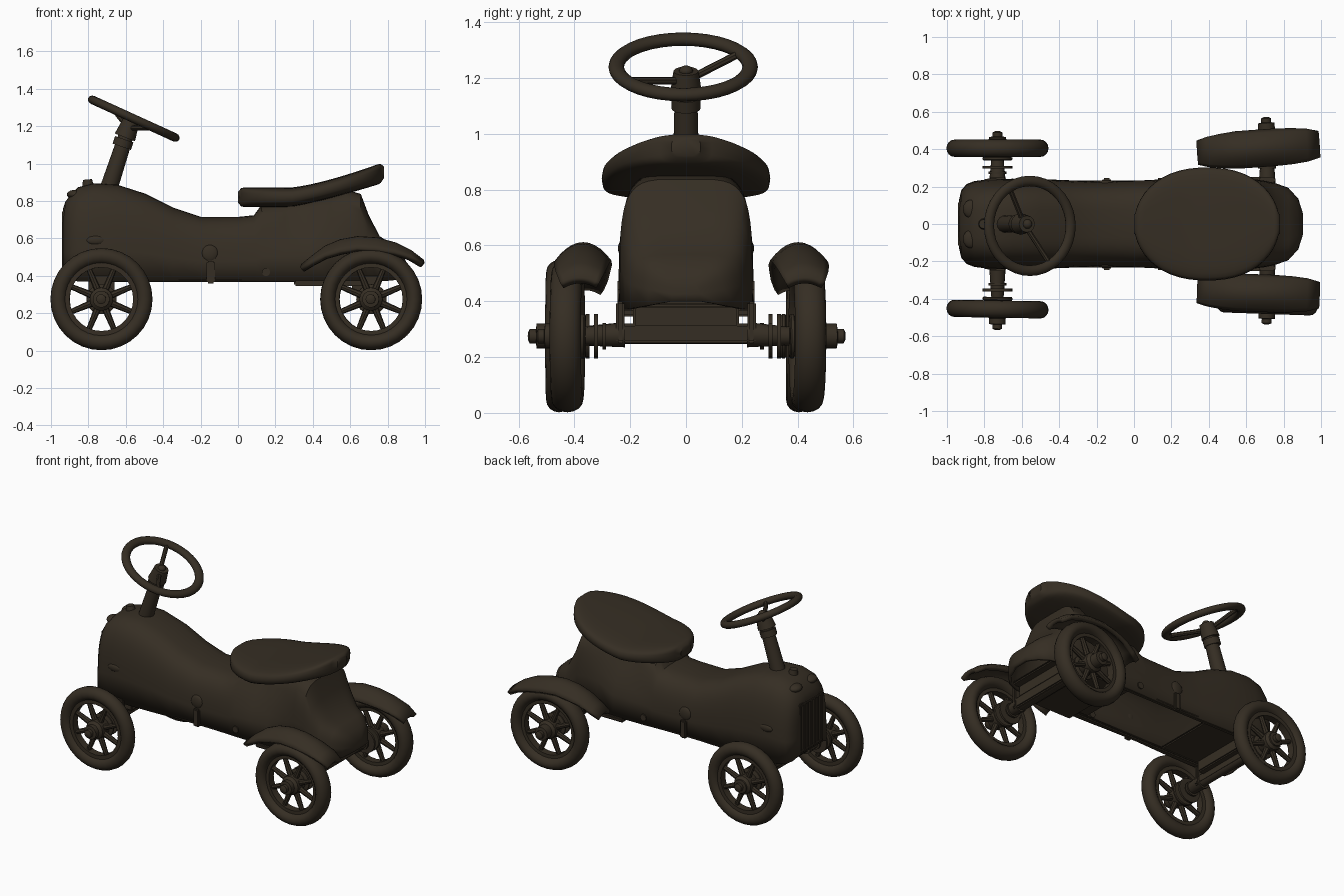
import bpy, bmesh, math
from mathutils import Vector, Matrix

if "Cube" in bpy.data.objects:
    bpy.data.objects.remove(bpy.data.objects["Cube"])

paint = bpy.data.materials.new("dark_brown_paint")
paint.use_nodes = True
COLOUR = (0.036, 0.027, 0.017, 1)
paint.diffuse_color = COLOUR
shader = next(n for n in paint.node_tree.nodes if n.type == "BSDF_PRINCIPLED")
shader.inputs["Base Color"].default_value = COLOUR
shader.inputs["Roughness"].default_value = 0.7


def finish(name, bm, matrix=None, angle=40):
    bmesh.ops.recalc_face_normals(bm, faces=bm.faces)
    mesh = bpy.data.meshes.new(name)
    bm.to_mesh(mesh)
    bm.free()
    if matrix:
        mesh.transform(matrix)
    mesh.materials.append(paint)
    obj = bpy.data.objects.new(name, mesh)
    bpy.context.collection.objects.link(obj)
    bpy.ops.object.select_all(action="DESELECT")
    obj.select_set(True)
    bpy.context.view_layer.objects.active = obj
    bpy.ops.object.shade_smooth_by_angle(angle=math.radians(angle))
    return obj


def skin(rows, wrap_rows=False, wrap_cols=False, caps=False):
    """Bridge rows of points into a surface."""
    bm = bmesh.new()
    grid = [[bm.verts.new(p) for p in row] for row in rows]
    n, m = len(grid), len(grid[0])
    for i in range(n if wrap_rows else n - 1):
        for j in range(m if wrap_cols else m - 1):
            a, b = grid[i], grid[(i + 1) % n]
            k = (j + 1) % m
            bm.faces.new((a[j], a[k], b[k], b[j]))
    if caps:
        bm.faces.new(grid[0])
        bm.faces.new(grid[-1])
    return bm


def lathe(name, profile, matrix, closed=False, steps=28):
    """Revolve (radius, height) points about the local z axis."""
    rows = [[(r * math.cos(a), r * math.sin(a), h)
             for a in (math.tau * i / steps for i in range(steps))] for r, h in profile]
    return finish(name, skin(rows, closed, True, not closed), matrix)


def rod(name, start, end, radius, sides=12, end_radius=None):
    a, b = Vector(start), Vector(end)
    bm = bmesh.new()
    bmesh.ops.create_cone(bm, cap_ends=True, segments=sides, radius1=radius,
                          radius2=radius if end_radius is None else end_radius,
                          depth=(b - a).length)
    turn = Vector((0, 0, 1)).rotation_difference(b - a).to_matrix().to_4x4()
    return finish(name, bm, Matrix.Translation((a + b) / 2) @ turn)


def box(name, centre, size, bevel=0.008):
    bm = bmesh.new()
    bmesh.ops.create_cube(bm, size=1)
    bmesh.ops.scale(bm, vec=size, verts=bm.verts)
    bmesh.ops.bevel(bm, geom=bm.edges[:], offset=bevel, segments=2, affect="EDGES")
    return finish(name, bm, Matrix.Translation(centre))


def ball(name, centre, size):
    bm = bmesh.new()
    bmesh.ops.create_uvsphere(bm, u_segments=16, v_segments=10, radius=1)
    bmesh.ops.scale(bm, vec=size, verts=bm.verts)
    return finish(name, bm, Matrix.Translation(centre))


def ellipse(cr, ch, rr, rh, n=16):
    return [(cr + rr * math.cos(math.tau * i / n), ch + rh * math.sin(math.tau * i / n))
            for i in range(n)]


def power(v, e):
    return math.copysign(abs(v) ** e, v)


# Body shell: arched sections along x (x, half width, bottom, top, waist pinch)
STATIONS = [(-.925, .13, .41, .76, 0), (-.915, .175, .39, .79, 0), (-.89, .205, .375, .825, 0),
            (-.85, .22, .37, .865, 0), (-.77, .23, .37, .885, 0), (-.65, .232, .37, .878, 0),
            (-.5, .23, .37, .83, 0), (-.35, .224, .37, .755, 0), (-.2, .218, .37, .705, 0),
            (0, .222, .37, .705, 0), (.09, .225, .37, .715, .03), (.13, .228, .37, .77, .12),
            (.25, .23, .37, .785, .3), (.38, .23, .37, .795, .3), (.5, .23, .37, .82, .12),
            (.58, .23, .37, .85, .03), (.65, .228, .37, .83, 0), (.69, .222, .37, .72, 0),
            (.75, .21, .37, .605, 0), (.82, .185, .375, .56, 0), (.87, .13, .385, .515, 0),
            (.895, .05, .4, .46, 0)]
rows = []
for x, hw, zb, zt, pinch in STATIONS:
    e = .55 if x < .4 else .4
    row = []
    for i in range(25):
        a = math.pi * i / 24
        h = math.sin(a) ** e if 0 < i < 24 else 0
        waist = 1 - pinch * min(1, max(0, (h - .3) / .5))
        row.append((x, hw * power(math.cos(a), e) * waist, zb + (zt - zb) * h))
    rows.append(row)
body = finish("body_shell", skin(rows, caps=True))
wall = body.modifiers.new("wall", "SOLIDIFY")
wall.thickness = .02
wall.offset = 0

# Underside pans and edge rails
box("nose_floor_pan", (-.62, 0, .39), (.46, .42, .02))
box("tail_floor_pan", (.5, 0, .39), (.6, .4, .02))
box("tail_flange", (.51, 0, .36), (.42, .5, .03))
for side, label in ((1, "back"), (-1, "front")):
    box(label + "_edge_rail", (-.1, side * .215, .378), (1.3, .035, .022))
    box(label + "_side_tab", (-.145, side * .23, .42), (.045, .03, .12))
    ball(label + "_side_clasp", (-.15, side * .22, .52), (.045, .016, .045))
    rod(label + "_side_bolt", (.15, side * .21, .42), (.15, side * .245, .42), .022)
    ball(label + "_hood_latch", (-.76, side * .23, .59), (.05, .014, .025))
    ball(label + "_hood_bump", (-.87, side * .08, .835), (.045, .05, .025))

# Radiator grille and cap
for z in (.43, .74):
    box("grille_rail", (-.93, 0, z), (.022, .24, .022), .006)
for i in range(7):
    box("grille_bar", (-.93, (i - 3) * .036, .585), (.024, .014, .32), .004)
rod("radiator_cap", (-.8, 0, .86), (-.805, 0, .915), .035, 12, .024)

# Seat: oval slices across a curved side profile
rows = []
for i in range(25):
    t = -math.cos(math.pi * (i + .3) / 24.6)
    x = .39 + .39 * t
    hw = .302 * max(.03, 1 - abs(t) ** 2.3) ** .5
    rise = max(0, (x - .28) / .5)
    top, low = .872 + .136 * rise ** 1.35, .768 + .13 * rise ** 1.2
    edge = min(1, (1 - abs(t)) * 9 + .55)
    mid, half = (top + low) / 2, (top - low) / 2 * edge
    rows.append([(x, hw * power(math.cos(a), .55), mid + half * power(math.sin(a), .55))
                 for a in (math.tau * k / 28 for k in range(28))])
finish("seat", skin(rows, False, True, True), angle=60)

# Steering column, wheel and two spokes
rod("steering_column", (-.7, 0, .84), (-.595, 0, 1.16), .048, 16, .04)
rod("column_collar", (-.622, 0, 1.09), (-.608, 0, 1.13), .052, 16)
rod("steering_hub", (-.605, 0, 1.14), (-.572, 0, 1.225), .058, 12, .045)
ball("hub_nut", (-.57, 0, 1.225), (.025, .025, .02))
tilt = Matrix.Translation((-.557, -.01, 1.24)) @ Matrix.Rotation(math.radians(24.5), 4, "Y")
lathe("steering_rim", ellipse(.24, 0, .028, .023, 12), tilt, True, 36)
for side in (1, -1):
    rod("steering_spoke", (-.588, 0, 1.19),
        tilt @ Vector((side * .12, -side * .205, 0)), .014, 8)

# Wheels with tyre, rim, eight spokes and hub (label, x, y, yaw, hub reach)
WHEELS = [("nose_front", -.73, -.455, -1, .105), ("nose_back", -.73, .405, 0, .085),
          ("tail_front", .712, -.425, -2, .105), ("tail_back", .712, .435, 3, .13)]
for label, x, y, yaw, reach in WHEELS:
    side = math.copysign(1, y)
    place = (Matrix.Translation((x, y, .275)) @ Matrix.Rotation(math.radians(yaw), 4, "Z")
             @ Matrix.Rotation(-side * math.pi / 2, 4, "X"))
    lathe(label + "_tyre", ellipse(.23, 0, .043, .056 if x > 0 else .046), place, True, 32)
    lathe(label + "_rim", [(.17, -.025), (.2, -.025), (.2, .025), (.17, .025)], place, True)
    for i in range(8):
        a = math.tau * (i + .5) / 8
        d = Vector((math.cos(a), math.sin(a), 0))
        rod(label + "_spoke", place @ (d * .03), place @ (d * .185), .02, 8, .014)
    lathe(label + "_hub", [(.055, -.05), (.062, -.02), (.062, .035), (.045, .05),
                           (.045, reach - .025), (.026, reach - .022), (.026, reach),
                           (.012, reach + .007)], place, steps=16)
    lathe(label + "_hub_washer", [(.075, -.065), (.08, -.06), (.08, -.05), (.07, -.045)], place)
    # Axle collars and hangers
    for d, r in ((.095, .08), (.125, .048)):
        rod(label + "_axle_collar", (x, y - side * d, .275), (x, y - side * (d + .014), .275), r, 16)
    rod(label + "_axle_sleeve", (x, side * .22, .28), (x, y - side * .05, .275), .045, 16, .032)
    box(label + "_hanger", (x, side * .235, .325), (.09, .03, .15))

rod("nose_axle", (-.73, -.5, .277), (-.73, .45, .277), .03)
rod("tail_axle", (.712, -.5, .277), (.712, .5, .277), .03)
box("nose_axle_beam", (-.73, 0, .29), (.06, .5, .06))
box("tail_axle_beam", (.712, 0, .285), (.07, .5, .07))
for x in (-.73, .68):
    box("axle_mount", (x, 0, .345), (.14, .38, .08))

# Tail fenders: crowned strips swept over the wheels
ARC = [(.345, .45), (.4, .495), (.47, .548), (.55, .582), (.64, .598), (.74, .592),
       (.84, .565), (.92, .525), (.985, .475)]
for side, label, yaw, y in ((1, "back", 4, .405), (-1, "front", -2, -.37)):
    rows = []
    for i, (x, z) in enumerate(ARC):
        hw = .09 * (.65, .82, .92, 1, 1, 1, .97, .9, .72)[i]
        crown = .06 * (.3, .5, .8, 1, 1, 1, .8, .5, .3)[i]
        rows.append([(x - .68, hw * u, z - crown * u * u) for u in (k / 5 for k in range(-5, 6))])
    place = Matrix.Translation((.68, y, 0)) @ Matrix.Rotation(math.radians(yaw), 4, "Z")
    fender = finish(label + "_fender", skin(rows), place, 60)
    sheet = fender.modifiers.new("sheet", "SOLIDIFY")
    sheet.thickness = .028
    sheet.offset = 0
